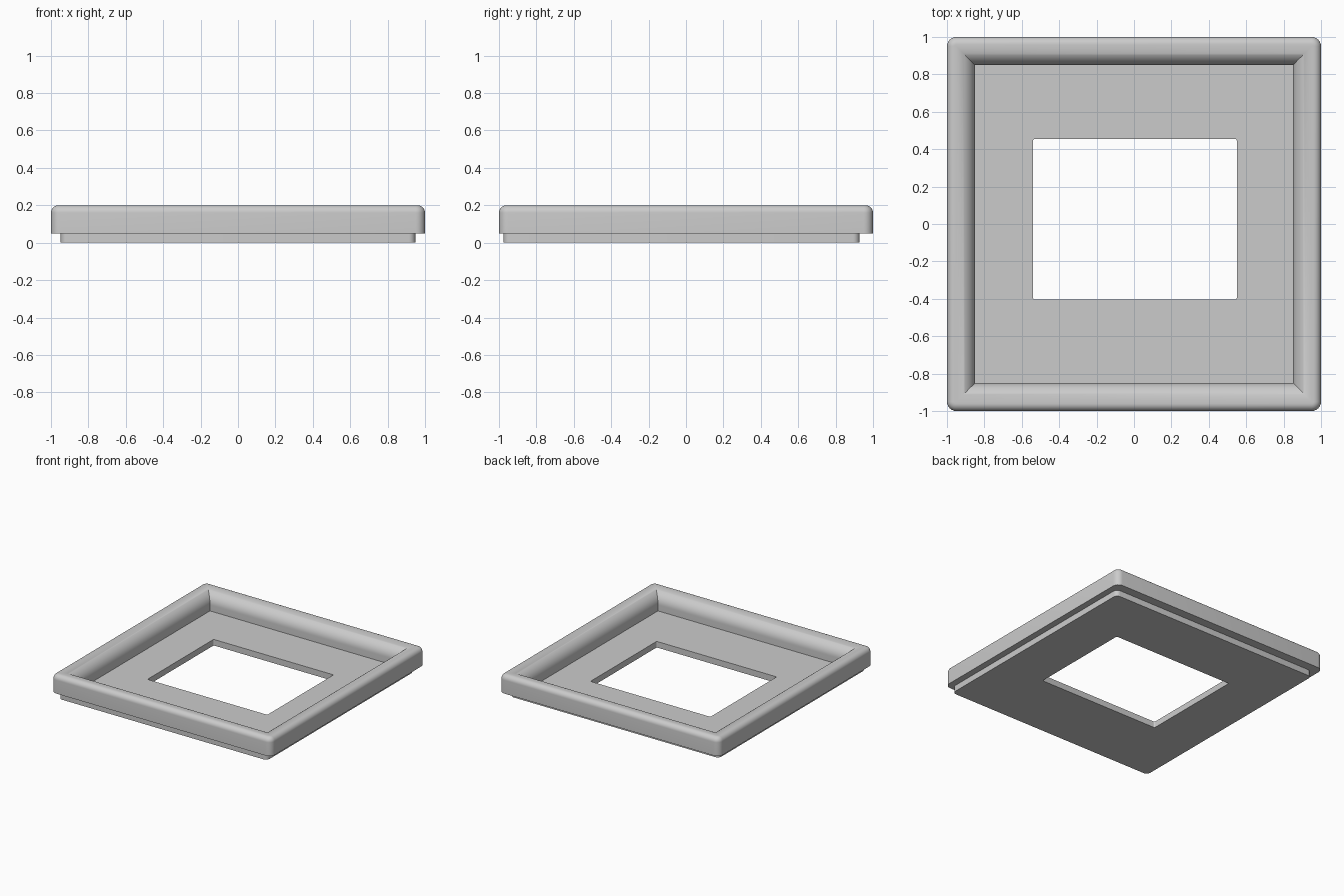
import bpy, bmesh
from math import sin, cos, pi, radians

cube = bpy.data.objects.get("Cube")
if cube:
    bpy.data.objects.remove(cube, do_unlink=True)

grey = bpy.data.materials.new("plain_grey")
grey.use_nodes = True
GREY = (0.6, 0.6, 0.6, 1)
grey.diffuse_color = GREY
grey.node_tree.nodes["Principled BSDF"].inputs["Base Color"].default_value = GREY

STEPS = 6  # segments in each rounded corner


def rounded_rect(bm, hx, hy, r, z, cx=0, cy=0):
    """Closed loop of vertices around a rounded rectangle."""
    loop = []
    for k, (sx, sy) in enumerate(((1, 1), (-1, 1), (-1, -1), (1, -1))):
        for i in range(STEPS + 1):
            a = (k + i / STEPS) * pi / 2
            loop.append(bm.verts.new((cx + sx * (hx - r) + r * cos(a),
                                      cy + sy * (hy - r) + r * sin(a), z)))
    return loop


def ring_solid(name, rings):
    """Skin a sequence of loops and join the last back to the first."""
    bm = bmesh.new()
    loops = [rounded_rect(bm, *ring) for ring in rings]
    for a, b in zip(loops, loops[1:] + loops[:1]):
        for i in range(len(a)):
            j = (i + 1) % len(a)
            bm.faces.new((a[i], a[j], b[j], b[i]))
    bmesh.ops.remove_doubles(bm, verts=bm.verts, dist=1e-5)
    bmesh.ops.recalc_face_normals(bm, faces=bm.faces)
    mesh = bpy.data.meshes.new(name)
    bm.to_mesh(mesh)
    bm.free()
    mesh.materials.append(grey)
    obj = bpy.data.objects.new(name, mesh)
    bpy.context.collection.objects.link(obj)
    bpy.ops.object.select_all(action="DESELECT")
    obj.select_set(True)
    bpy.context.view_layer.objects.active = obj
    bpy.ops.object.shade_smooth_by_angle(angle=radians(30))
    return obj


# Raised frame: small outer fillet, large rounded inner lip, mitred inner corners
BOTTOM, TOP, FILLET, LIP = 0.05, 0.2, 0.04, 0.1
profile = [(1, BOTTOM)]
for i in range(9):
    a = i / 8 * pi / 2
    profile.append((1 - FILLET + FILLET * cos(a), TOP - FILLET + FILLET * sin(a)))
for i in range(17):
    a = i / 16 * pi / 2
    profile.append((0.85 + LIP - LIP * sin(a), TOP - LIP + LIP * cos(a)))
profile.append((0.85, BOTTOM))
ring_solid("raised_frame", [(h, h, max(0, h - 0.95), z) for h, z in profile])

# Base plate, set slightly forward, with a rectangular opening
outer = (0.948, 0.952, 0.035)
hole = (0.545, 0.43, 0.012)
ring_solid("base_plate", [
    (*outer, 0, 0, -0.024),
    (*outer, BOTTOM, 0, -0.024),
    (*hole, BOTTOM, 0.005, 0.025),
    (*hole, 0, 0.005, 0.025),
])
